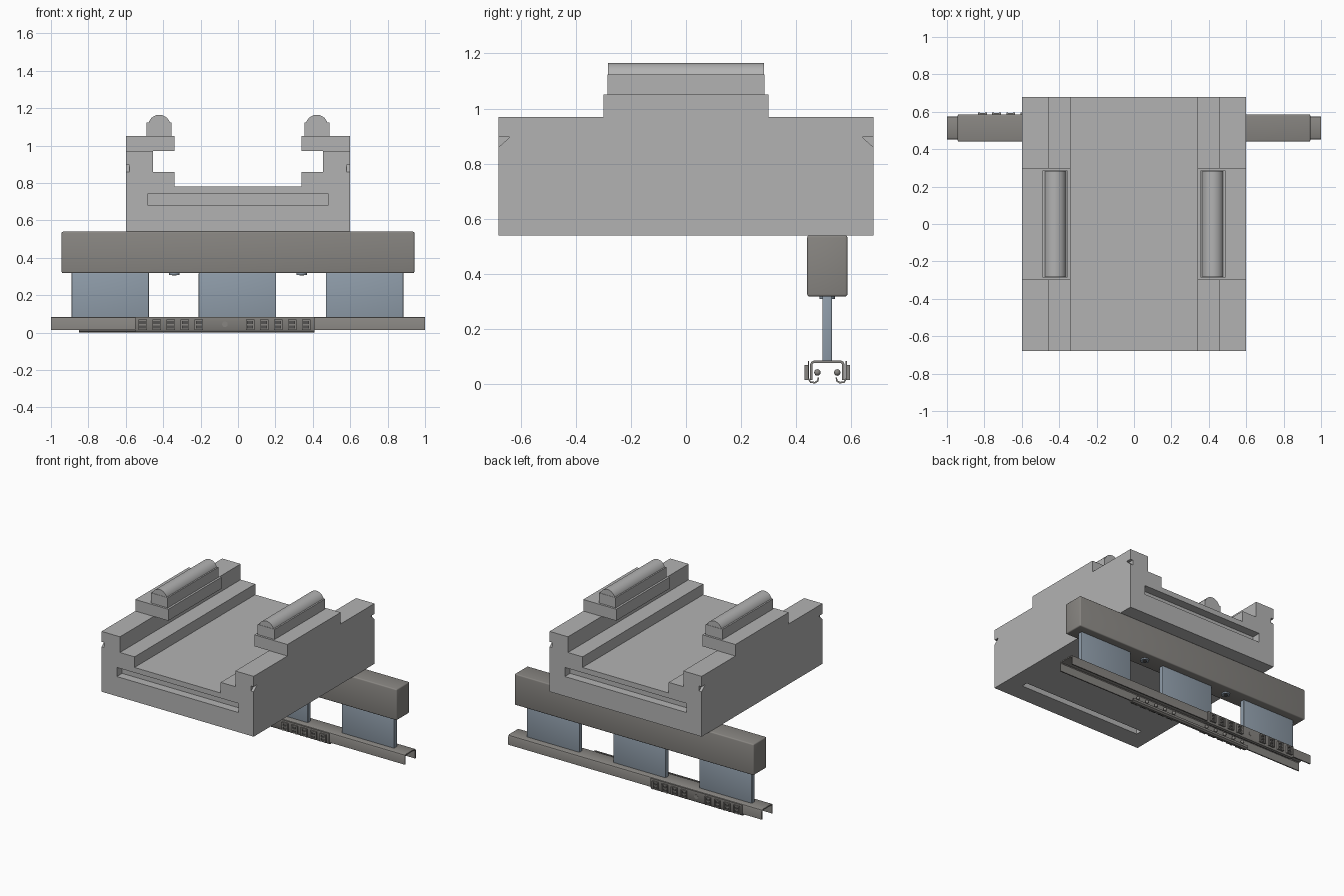
import bpy, bmesh, math
from mathutils import Matrix, Vector

if "Cube" in bpy.data.objects:
    bpy.data.objects.remove(bpy.data.objects["Cube"])


def material(name, rgb):
    m = bpy.data.materials.new(name)
    m.diffuse_color = (*rgb, 1)
    m.use_nodes = True
    m.node_tree.nodes["Principled BSDF"].inputs["Base Color"].default_value = m.diffuse_color
    return m


LIGHT = material("light grey", (0.45, 0.45, 0.45))
STEEL = material("warm steel", (0.245, 0.235, 0.22))
BLUE = material("blue grey", (0.275, 0.335, 0.40))
DARK = material("dark grey", (0.09, 0.088, 0.085))


def finish(name, bm, mat, smooth=False):
    bmesh.ops.recalc_face_normals(bm, faces=bm.faces)
    me = bpy.data.meshes.new(name)
    bm.to_mesh(me)
    bm.free()
    me.materials.append(mat)
    ob = bpy.data.objects.new(name, me)
    bpy.context.collection.objects.link(ob)
    if smooth:
        bpy.ops.object.select_all(action='DESELECT')
        ob.select_set(True)
        bpy.context.view_layer.objects.active = ob
        bpy.ops.object.shade_smooth_by_angle(angle=math.radians(35))
    return ob


def add_box(bm, x0, x1, y0, y1, z0, z1):
    c = Matrix.Translation(((x0 + x1) / 2, (y0 + y1) / 2, (z0 + z1) / 2))
    s = Matrix.Diagonal((abs(x1 - x0), abs(y1 - y0), abs(z1 - z0), 1))
    bmesh.ops.create_cube(bm, size=1, matrix=c @ s)


def add_prism(bm, pts, axis, a, b):
    """Extrude a profile of (x, z) along y, or of (y, z) along x."""
    def place(p, t):
        return (p[0], t, p[1]) if axis == 'y' else (t, p[0], p[1])
    f = bm.faces.new([bm.verts.new(place(p, a)) for p in pts])
    r = bmesh.ops.extrude_face_region(bm, geom=[f])
    d = Vector((0, b - a, 0)) if axis == 'y' else Vector((b - a, 0, 0))
    bmesh.ops.translate(bm, vec=d, verts=[v for v in r["geom"] if isinstance(v, bmesh.types.BMVert)])


def box(name, mat, *dims, bevel=0):
    bm = bmesh.new()
    add_box(bm, *dims)
    if bevel:
        bmesh.ops.bevel(bm, geom=bm.edges[:], offset=bevel, segments=3, affect='EDGES', profile=0.5)
    return finish(name, bm, mat, bool(bevel))


def add_disc(bm, centre, radius, depth, axis='Z', segs=20):
    rot = Matrix.Rotation(math.pi / 2, 4, 'X') if axis == 'Y' else Matrix()
    bmesh.ops.create_cone(bm, cap_ends=True, segments=segs, radius1=radius, radius2=radius,
                          depth=depth, matrix=Matrix.Translation(centre) @ rot)


# Carriage block: stepped channel profile
half = [(0.6, 0.54), (0.6, 0.97), (0.455, 0.97), (0.455, 0.858), (0.34, 0.858), (0.34, 0.782)]
bm = bmesh.new()
add_prism(bm, half + [(-x, z) for x, z in reversed(half)], 'y', -0.68, 0.68)
block = finish("carriage_block", bm, LIGHT)

# Cutters: end slots, underside slot and corner notches
bm = bmesh.new()
for s in (-1, 1):
    add_box(bm, -0.48, 0.48, s * 0.62, s * 0.75, 0.68, 0.745)
    for t in (-1, 1):
        add_prism(bm, [(s * 0.64, 0.896), (s * 0.70, 0.896), (s * 0.70, 0.842)], 'x', t * 0.58, t * 0.65)
add_box(bm, -0.48, 0.48, -0.545, -0.50, 0.50, 0.58)
cutter = finish("slot_cutter", bm, LIGHT)
cutter.hide_render = True
mod = block.modifiers.new("slots", 'BOOLEAN')
mod.operation = 'DIFFERENCE'
mod.solver = 'EXACT'
mod.object = cutter
bpy.context.view_layer.objects.active = block
bpy.ops.object.modifier_apply(modifier="slots")
bpy.data.objects.remove(cutter)

# Overhanging pads with domed strips on both sides
for s, side in ((-1, "left"), (1, "right")):
    box(side + "_pad", LIGHT, s * 0.34, s * 0.6, -0.3, 0.3, 0.97, 1.052)
    box(side + "_strip_base", LIGHT, s * 0.355, s * 0.488, -0.285, 0.285, 1.052, 1.124)
    arc = [(s * 0.421 + 0.059 * math.cos(math.pi * i / 20), 1.106 + 0.059 * math.sin(math.pi * i / 20))
           for i in range(21)]
    bm = bmesh.new()
    add_prism(bm, arc, 'y', -0.283, 0.283)
    finish(side + "_dome", bm, LIGHT, True)

# Cross beam
box("cross_beam", STEEL, -0.943, 0.943, 0.44, 0.586, 0.318, 0.54, bevel=0.008)

# Screw heads with a recessed socket under the beam
for x in (-0.34, 0.34):
    bm = bmesh.new()
    add_disc(bm, (x, 0.513, 0.315), 0.028, 0.012)
    finish("beam_screw", bm, BLUE, True)
    bm = bmesh.new()
    add_disc(bm, (x, 0.513, 0.308), 0.014, 0.004, segs=6)
    finish("screw_socket", bm, DARK)

# Hanger plates
for x in (-0.683, -0.003, 0.677):
    box("hanger_plate", BLUE, x - 0.207, x + 0.207, 0.495, 0.53, 0.08, 0.32, bevel=0.004)

# Sliding rail: thin inverted channel
YC = 0.513
outer = [(0.062, 0.015), (0.062, 0.073), (0.058, 0.081), (0.050, 0.085)]
inner = [(0.054, 0.015), (0.054, 0.071), (0.050, 0.076), (0.046, 0.077)]
prof = [(YC + y, z) for y, z in outer] + [(YC - y, z) for y, z in reversed(outer)]
prof += [(YC - y, z) for y, z in inner] + [(YC + y, z) for y, z in reversed(inner)]
bm = bmesh.new()
add_prism(bm, prof, 'x', -1.0, 1.0)
finish("rail_channel", bm, STEEL, True)

# Bearing cages: hooked plates with pockets, balls and a centre hole
hook = [(0.066, 0.083), (0.071, 0.083), (0.071, 0.018), (0.062, 0.004), (0.044, 0.002),
        (0.032, 0.010), (0.030, 0.024), (0.035, 0.024), (0.037, 0.013), (0.046, 0.008),
        (0.060, 0.010), (0.066, 0.021)]
cages = (("front", -1, -0.55, 0.41, -0.07, [-0.51 + 0.075 * i for i in range(5)] + [0.065 + 0.075 * i for i in range(5)]),
         ("back", 1, -0.85, -0.13, -0.49, [-0.81 + 0.075 * i for i in range(4)] + [-0.395 + 0.075 * i for i in range(4)]))
for side, s, x0, x1, hole, pockets in cages:
    bm = bmesh.new()
    add_prism(bm, [(YC + s * y, z) for y, z in hook], 'x', x0, x1)
    finish(side + "_cage", bm, STEEL, True)
    rims, slots, balls = bmesh.new(), bmesh.new(), bmesh.new()
    for x in pockets:
        for dx in (-0.018, 0.018):
            add_box(rims, x + dx - 0.005, x + dx + 0.005, YC + s * 0.069, YC + s * 0.083, 0.014, 0.070)
        for z in (0.018, 0.042, 0.066):
            add_box(rims, x - 0.016, x + 0.016, YC + s * 0.069, YC + s * 0.080, z - 0.004, z + 0.004)
        add_box(slots, x - 0.014, x + 0.014, YC + s * 0.069, YC + s * 0.073, 0.018, 0.066)
        bmesh.ops.create_icosphere(balls, subdivisions=2, radius=0.012,
                                   matrix=Matrix.Translation((x, YC + s * 0.036, 0.042)))
    finish(side + "_pocket_rims", rims, STEEL)
    finish(side + "_pocket_slots", slots, DARK)
    finish(side + "_balls", balls, STEEL, True)
    bm = bmesh.new()
    add_disc(bm, (hole, YC + s * 0.071, 0.045), 0.015, 0.004, 'Y')
    finish(side + "_cage_pin", bm, STEEL, True)
